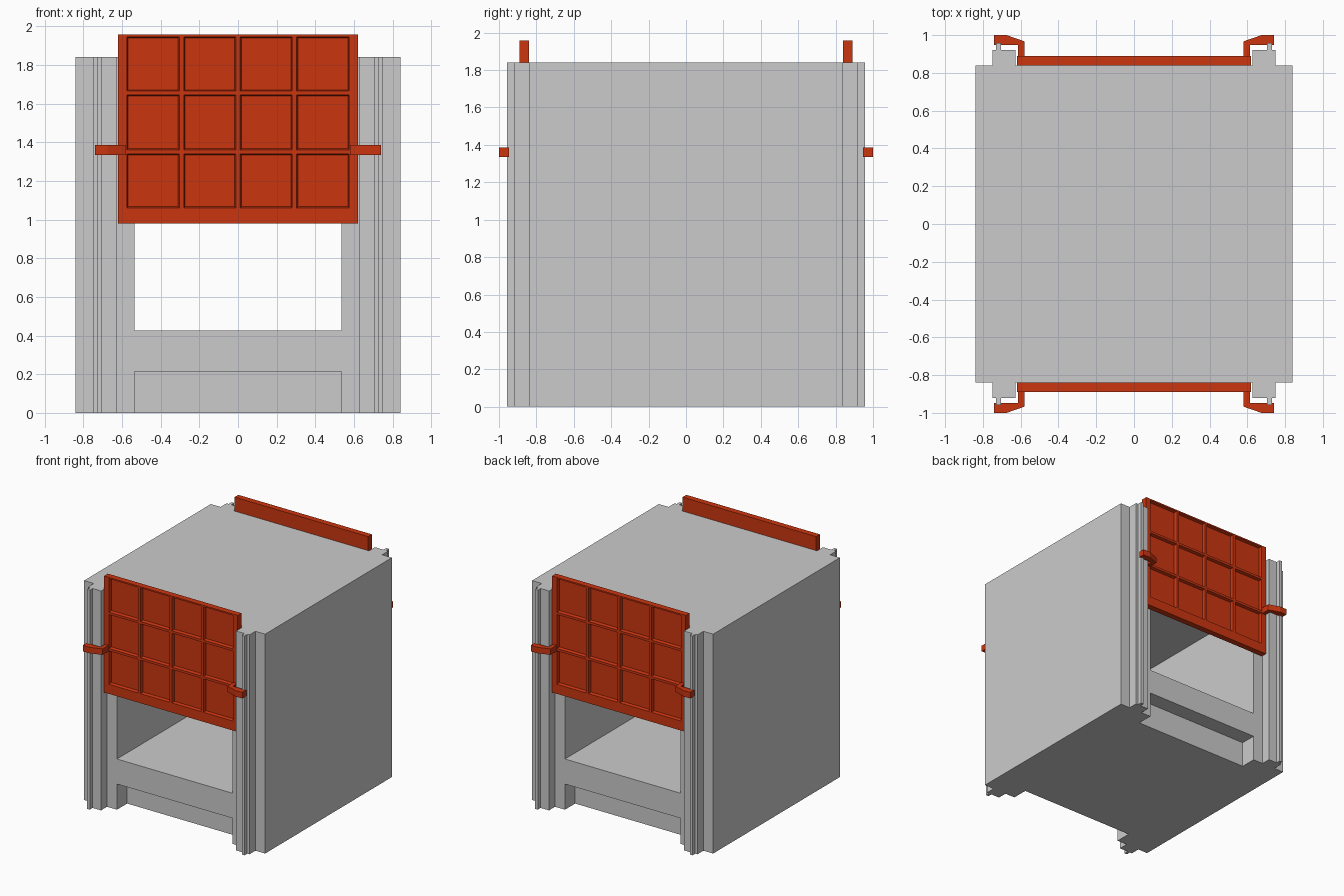
import bpy, bmesh, math

if "Cube" in bpy.data.objects:
    bpy.data.objects.remove(bpy.data.objects["Cube"])

red = bpy.data.materials.new("red_orange")
red.diffuse_color = (0.60, 0.035, 0.005, 1)
red.use_nodes = True
red.node_tree.nodes["Principled BSDF"].inputs["Base Color"].default_value = red.diffuse_color


def finish(bm, name, material=None):
    bmesh.ops.recalc_face_normals(bm, faces=bm.faces)
    mesh = bpy.data.meshes.new(name)
    bm.to_mesh(mesh)
    bm.free()
    if material:
        mesh.materials.append(material)
    obj = bpy.data.objects.new(name, mesh)
    bpy.context.collection.objects.link(obj)
    return obj


def prism(name, outline, z0, z1, material=None):
    """Extrude a plan outline (x, y) from z0 to z1."""
    bm = bmesh.new()
    face = bm.faces.new([bm.verts.new((x, y, z0)) for x, y in outline])
    ext = bmesh.ops.extrude_face_region(bm, geom=[face])["geom"]
    bmesh.ops.translate(bm, vec=(0, 0, z1 - z0),
                        verts=[v for v in ext if isinstance(v, bmesh.types.BMVert)])
    return finish(bm, name, material)


def rect(x0, x1, y0, y1):
    return [(x0, y0), (x1, y0), (x1, y1), (x0, y1)]


# Housing: one quadrant of the plan with its stepped guide rail, mirrored around
quad = [(0.84, 0.84), (0.75, 0.84), (0.75, 0.92), (0.73, 0.92), (0.73, 0.957),
        (0.705, 0.957), (0.705, 0.92), (0.627, 0.92), (0.627, 0.84)]
plan = (quad + [(-x, y) for x, y in reversed(quad)]
        + [(-x, -y) for x, y in quad] + [(x, -y) for x, y in reversed(quad)])
housing = prism("housing", plan, 0, 1.84)

# Through opening and the toe recesses at front and back
cutters = [prism("opening_cutter", rect(-0.535, 0.535, -1.2, 1.2), 0.425, 1.395),
           prism("front_recess_cutter", rect(-0.535, 0.535, -1.2, -0.705), -0.2, 0.215),
           prism("back_recess_cutter", rect(-0.535, 0.535, 0.705, 1.2), -0.2, 0.215)]
for cutter in cutters:
    mod = housing.modifiers.new("cut", 'BOOLEAN')
    mod.operation = 'DIFFERENCE'
    mod.solver = 'EXACT'
    mod.object = cutter
    cutter.hide_render = True
bpy.context.view_layer.objects.active = housing
for mod in list(housing.modifiers):
    bpy.ops.object.modifier_apply(modifier=mod.name)
for cutter in cutters:
    bpy.data.objects.remove(cutter)


# Sliding door: front grid with sunken cells, closed by a flat back
def door(name, angle):
    xs = [-0.62, -0.575, -0.303, -0.28, -0.011, 0.011, 0.28, 0.303, 0.575, 0.62]
    zs = [0.98, 1.06, 1.34, 1.36, 1.645, 1.665, 1.945, 1.957]
    bm = bmesh.new()
    grid = [[bm.verts.new((x, -0.89, z)) for x in xs] for z in zs]
    cells = []
    for j in range(len(zs) - 1):
        for i in range(len(xs) - 1):
            f = bm.faces.new((grid[j][i], grid[j][i + 1],
                              grid[j + 1][i + 1], grid[j + 1][i]))
            if i % 2 and j % 2:
                cells.append(f)
    rim = [e for e in bm.edges if e.is_boundary]
    bm.normal_update()
    bmesh.ops.inset_individual(bm, faces=cells, thickness=0.009, depth=-0.025)
    ext = bmesh.ops.extrude_edge_only(bm, edges=rim)["geom"]
    for v in ext:
        if isinstance(v, bmesh.types.BMVert):
            v.co.y = -0.84
    bmesh.ops.contextual_create(bm, geom=[e for e in ext if isinstance(e, bmesh.types.BMEdge)])
    obj = finish(bm, name, red)
    obj.rotation_euler.z = angle


door("front_door", 0)
door("back_door", math.pi)

# Hooked brackets that hold the doors on the rails
hook = [(0.58, 0.88), (0.58, 0.967), (0.675, 1.0), (0.74, 1.0),
        (0.74, 0.947), (0.615, 0.947), (0.615, 0.88)]
for sy, side in ((-1, "front"), (1, "back")):
    for sx, hand in ((-1, "left"), (1, "right")):
        prism(f"{side}_{hand}_bracket", [(sx * x, sy * y) for x, y in hook],
              1.335, 1.385, red)
